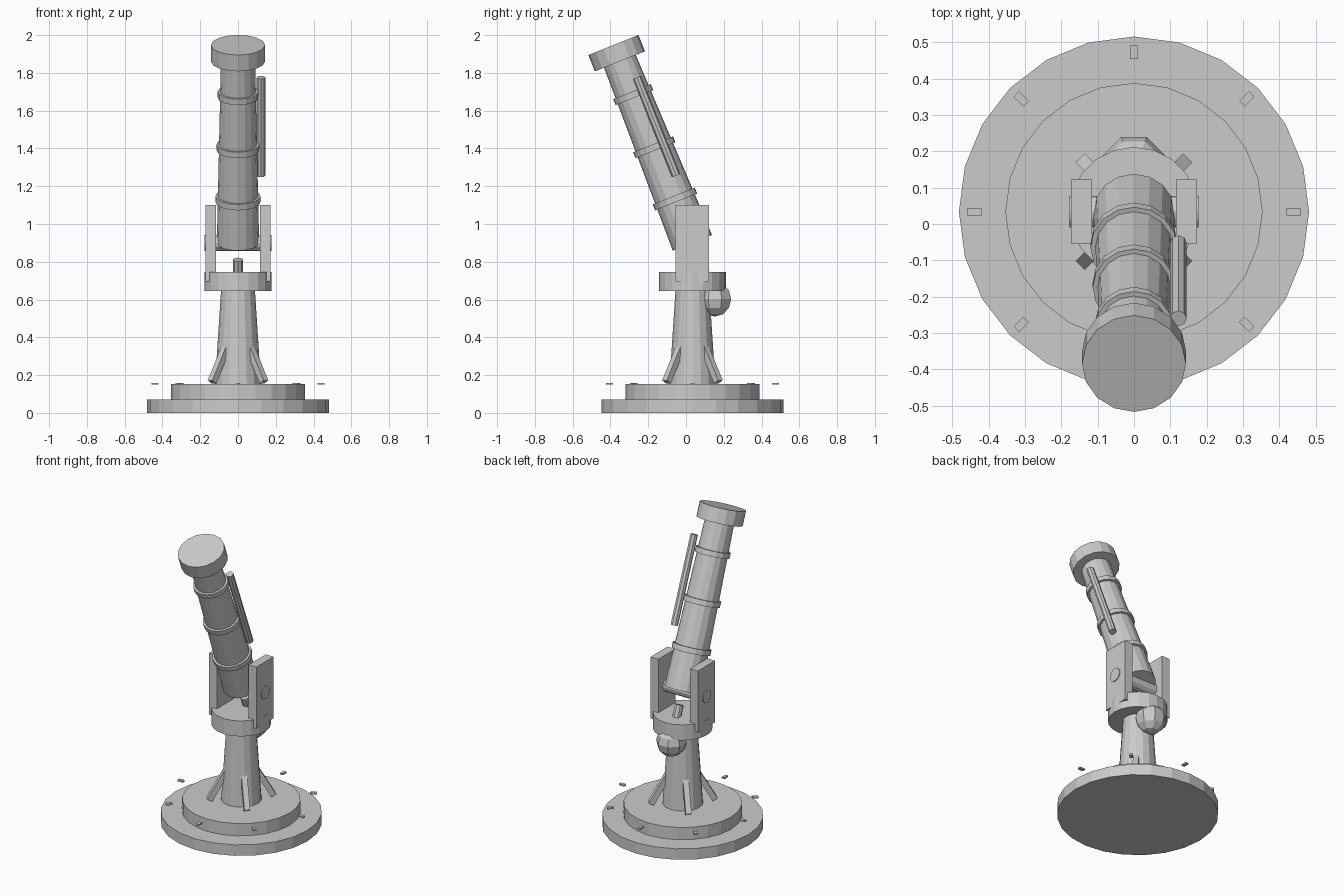
import bpy, bmesh, math
from mathutils import Matrix, Vector

if "Cube" in bpy.data.objects:
    bpy.data.objects.remove(bpy.data.objects["Cube"])

grey = bpy.data.materials.new("light_grey")
grey.diffuse_color = (0.6, 0.6, 0.6, 1)
grey.use_nodes = True
grey.node_tree.nodes["Principled BSDF"].inputs["Base Color"].default_value = grey.diffuse_color

CY = 0.034                      # y of the pedestal axis
TILT = 0.38                     # lean of the tube towards the front
T, RX, RZ = Matrix.Translation, lambda a: Matrix.Rotation(a, 4, 'X'), lambda a: Matrix.Rotation(a, 4, 'Z')
AXIS = T((0, CY, 0))
TUBE = T((0, CY, 0.9)) @ RX(TILT)   # pivot frame, local z runs along the tube


def finish(name, bm):
    me = bpy.data.meshes.new(name)
    bm.to_mesh(me)
    bm.free()
    me.materials.append(grey)
    ob = bpy.data.objects.new(name, me)
    bpy.context.collection.objects.link(ob)
    return ob


def cone(name, r1, r2, z0, z1, sides, frame=AXIS):
    bm = bmesh.new()
    bmesh.ops.create_cone(bm, cap_ends=True, segments=sides, radius1=r1, radius2=r2,
                          depth=z1 - z0, matrix=frame @ T((0, 0, (z0 + z1) / 2)))
    return finish(name, bm)


def box(name, size, frame):
    bm = bmesh.new()
    bmesh.ops.create_cube(bm, size=1, matrix=frame @ Matrix.Diagonal(Vector((*size, 1))))
    return finish(name, bm)


# pedestal
cone("base_disk", 0.482, 0.482, 0, 0.072, 24)
cone("base_step", 0.354, 0.354, 0.072, 0.153, 24)
cone("pillar", 0.122, 0.09, 0.153, 0.645, 16)
cone("collar", 0.178, 0.178, 0.645, 0.747, 20)

# bolts around the base
for i in range(8):
    box(f"base_bolt_{i}", (0.038, 0.021, 0.01), AXIS @ RZ(i * math.pi / 4) @ T((0.439, 0, 0.154)))

# leaning struts at the pillar foot
for i in range(4):
    frame = AXIS @ RZ(math.pi / 4 + i * math.pi / 2) @ T((0.142, 0, 0.255))
    box(f"pillar_strut_{i}", (0.035, 0.035, 0.21), frame @ Matrix.Rotation(-0.52, 4, 'Y'))

# fork plates and axle
for side, s in (("left", -1), ("right", 1)):
    box(f"fork_plate_{side}", (0.057, 0.178, 0.405), T((s * 0.1445, CY, 0.8975)))
cone("pivot_axle", 0.043, 0.043, -0.178, 0.178, 12,
     T((0, CY, 0.9)) @ Matrix.Rotation(math.pi / 2, 4, 'Y'))

# tilted tube with bands and end cap
R0, R1, LEN = 0.112, 0.09, 1.06
cone("main_tube", R0, R1, 0, LEN, 16, TUBE)
for i, t in enumerate((0.25, 0.545, 0.845)):
    r = R0 + (R1 - R0) * t / LEN + 0.013
    cone(f"tube_band_{i}", r, r, t - 0.017, t + 0.017, 16, TUBE)
cone("tube_cap", 0.143, 0.143, 1.035, 1.128, 16, TUBE)

# small side scope
cone("side_scope", 0.023, 0.023, 0.363, 0.923, 8, TUBE @ T((0.122, 0.052, 0)))

# counterweight on its rod
cone("counterweight_rod", 0.027, 0.027, -0.32, -0.095, 8, TUBE)
bm = bmesh.new()
bmesh.ops.create_uvsphere(bm, u_segments=8, v_segments=6, radius=0.093,
                          matrix=T((0, 0.153, 0.603)) @ RZ(math.pi / 8))
finish("counterweight", bm)
